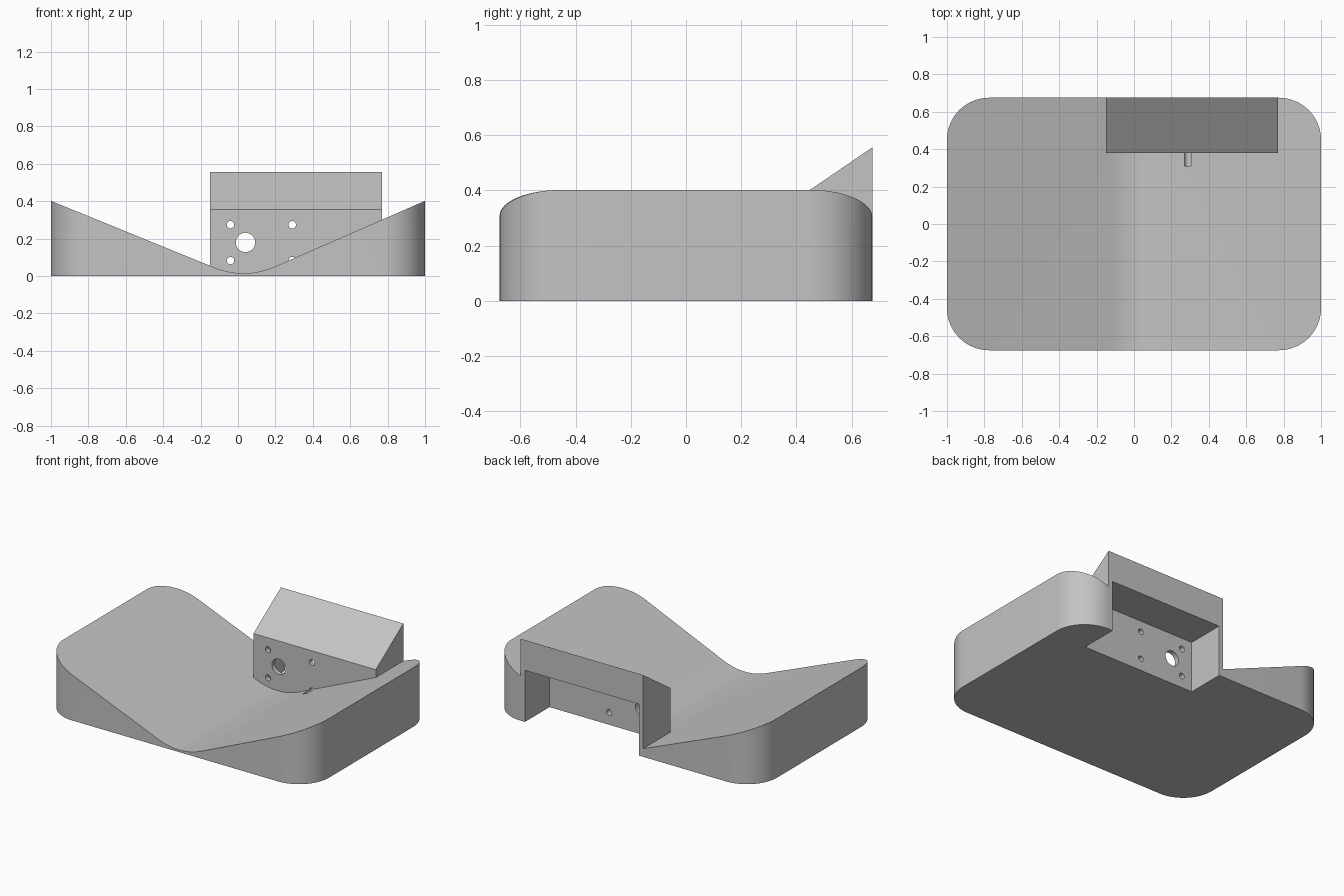
import bpy, bmesh
from math import sin, cos, pi, radians
from mathutils import Vector

old = bpy.data.objects.get("Cube")
if old:
    bpy.data.objects.remove(old, do_unlink=True)

grey = bpy.data.materials.new("plain grey")
grey.use_nodes = True
grey.diffuse_color = (0.55, 0.55, 0.55, 1)
grey.node_tree.nodes["Principled BSDF"].inputs["Base Color"].default_value = grey.diffuse_color

# How a profile point (a, b) at depth d is placed for each extrusion axis
PLACE = {"x": lambda a, b, d: (d, a, b),
         "y": lambda a, b, d: (a, d, b),
         "z": lambda a, b, d: (a, b, d)}


def prism(name, points, axis, start, end):
    """Extrude a closed 2D profile along an axis."""
    bm = bmesh.new()
    base = bm.faces.new([bm.verts.new(PLACE[axis](a, b, start)) for a, b in points])
    moved = bmesh.ops.extrude_face_region(bm, geom=[base])["geom"]
    shift = Vector(PLACE[axis](0, 0, end - start))
    bmesh.ops.translate(bm, vec=shift, verts=[v for v in moved if isinstance(v, bmesh.types.BMVert)])
    bmesh.ops.recalc_face_normals(bm, faces=bm.faces)
    mesh = bpy.data.meshes.new(name)
    bm.to_mesh(mesh)
    bm.free()
    mesh.materials.append(grey)
    obj = bpy.data.objects.new(name, mesh)
    bpy.context.collection.objects.link(obj)
    return obj


def combine(target, tool, operation):
    """Apply a boolean and discard the tool."""
    mod = target.modifiers.new(operation, "BOOLEAN")
    mod.operation, mod.solver, mod.object = operation, "EXACT", tool
    bpy.context.view_layer.objects.active = target
    bpy.ops.object.modifier_apply(modifier=mod.name)
    bpy.data.objects.remove(tool, do_unlink=True)


def arc(cx, cy, r, start, sweep, steps):
    return [(cx + r * cos(start + sweep * i / steps), cy + r * sin(start + sweep * i / steps))
            for i in range(steps + 1)]


def rect(a0, a1, b0, b1):
    return [(a0, b0), (a1, b0), (a1, b1), (a0, b1)]


# Rounded rectangular tray outline
HALF_Y, R = 0.675, 0.225
outline = []
for i, (sx, sy) in enumerate([(1, 1), (-1, 1), (-1, -1), (1, -1)]):
    outline += arc(sx * (1 - R), sy * (HALF_Y - R), R, i * pi / 2, pi / 2, 16)
tray = prism("drain_tray", outline, "z", 0, 0.6)

# Two slopes running down to a rounded valley
edge_l, edge_r, apex = Vector((-1, 0.402)), Vector((1, 0.402)), Vector((0.035, -0.02))
p0 = apex + (edge_l - apex).normalized() * 0.18
p2 = apex + (edge_r - apex).normalized() * 0.18
valley = [p0 * (1 - t)**2 + apex * 2 * t * (1 - t) + p2 * t * t for t in [i / 16 for i in range(17)]]
beyond_l = edge_l + (edge_l - apex) * 0.1
beyond_r = edge_r + (edge_r - apex) * 0.1
space = [tuple(p) for p in [beyond_l, *valley, beyond_r]] + [(1.2, 1), (-1.2, 1)]
combine(tray, prism("space_above", space, "y", -1, 1), "DIFFERENCE")

# Housing with a sloping roof at the back
X0, X1, FRONT, WALL = -0.15, 0.77, 0.38, 0.032
side = [(FRONT, 0), (HALF_Y, 0), (HALF_Y, 0.556), (FRONT, 0.355)]
combine(tray, prism("housing", side, "x", X0, X1), "UNION")

# Cavity open to the back and underneath
cavity = prism("cavity", rect(X0 + WALL, X1 - WALL, FRONT + WALL, 1), "y", 0, 1)
bpy.data.objects.remove(cavity, do_unlink=True)
cavity = prism("cavity", rect(X0 + WALL, X1 - WALL, FRONT + WALL, 1), "z", -0.2, 0.35)
combine(tray, cavity, "DIFFERENCE")

# Shaft hole and four screw holes; the low one also grooves the slope
holes = [(0.04, 0.18, 0.052)] + [(x, z, 0.02) for x in (-0.04, 0.29) for z in (0.083, 0.275)]
for x, z, r in holes:
    combine(tray, prism("hole", arc(x, z, r, 0, 2 * pi, 24)[:-1], "y", 0.31, 0.5), "DIFFERENCE")

# Smooth curved walls, sharp edges
bpy.ops.object.select_all(action="DESELECT")
tray.select_set(True)
bpy.context.view_layer.objects.active = tray
bpy.ops.object.shade_smooth_by_angle(angle=radians(25))
